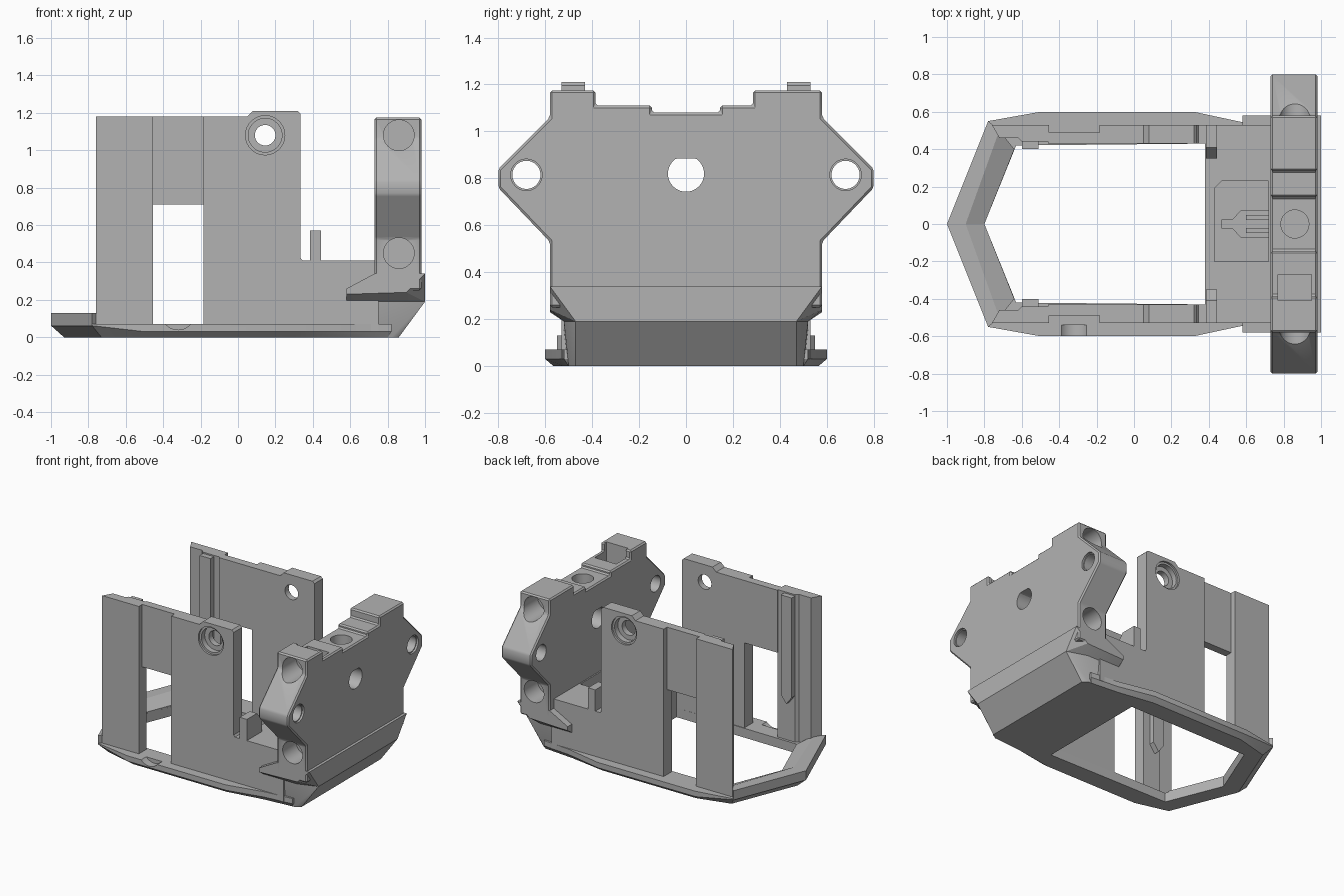
import bpy, bmesh, math

cube = bpy.data.objects.get("Cube")
if cube:
    bpy.data.objects.remove(cube, do_unlink=True)

grey = bpy.data.materials.new("plain grey")
grey.use_nodes = True
tone = (0.45, 0.45, 0.45, 1)
grey.diffuse_color = tone
grey.node_tree.nodes["Principled BSDF"].inputs["Base Color"].default_value = tone
parts = []


def finish(name, bm, keep=True):
    bmesh.ops.recalc_face_normals(bm, faces=bm.faces)
    mesh = bpy.data.meshes.new(name)
    bm.to_mesh(mesh)
    bm.free()
    ob = bpy.data.objects.new(name, mesh)
    bpy.context.collection.objects.link(ob)
    if keep:
        mesh.materials.append(grey)
        parts.append(ob)
    return ob


def loft(name, layers, keep=True):
    """Solid skinned through matching closed loops."""
    bm = bmesh.new()
    loops = [[bm.verts.new(p) for p in layer] for layer in layers]
    for low, high in zip(loops, loops[1:]):
        for i in range(len(low)):
            j = (i + 1) % len(low)
            bm.faces.new((low[i], low[j], high[j], high[i]))
    bm.faces.new(loops[0])
    bm.faces.new(loops[-1])
    return finish(name, bm, keep)


def prism(name, pts, axis, a, b, keep=True):
    """Profile extruded along one axis from a to b."""
    place = {"x": lambda p, q, d: (d, p, q),
             "y": lambda p, q, d: (p, d, q),
             "z": lambda p, q, d: (p, q, d)}[axis]
    return loft(name, [[place(p, q, d) for p, q in pts] for d in (a, b)], keep)


def rect(a, b, c, d):
    return [(a, c), (b, c), (b, d), (a, d)]


def circle(cx, cy, r, n=40):
    return [(cx + r * math.cos(math.tau * i / n), cy + r * math.sin(math.tau * i / n))
            for i in range(n)]


def hull(name, pts):
    """Convex solid from points mirrored across y."""
    bm = bmesh.new()
    for x, y, z in pts:
        for s in (1, -1):
            bm.verts.new((x, s * y, z))
    res = bmesh.ops.convex_hull(bm, input=bm.verts)
    loose = {v for v in res["geom_interior"] if isinstance(v, bmesh.types.BMVert)}
    bmesh.ops.delete(bm, geom=list(loose), context="VERTS")
    bmesh.ops.dissolve_limit(bm, angle_limit=0.02, verts=bm.verts, edges=bm.edges)
    return finish(name, bm)


def apply(ob, mod):
    bpy.context.view_layer.objects.active = ob
    bpy.ops.object.modifier_apply(modifier=mod.name)


def cut(ob, pts, axis, a, b):
    tool = prism("cutter", pts, axis, a, b, keep=False)
    tool.hide_render = True
    mod = ob.modifiers.new("cut", "BOOLEAN")
    mod.operation, mod.solver, mod.object = "DIFFERENCE", "EXACT", tool
    apply(ob, mod)
    bpy.data.objects.remove(tool, do_unlink=True)


def bevel(ob, width):
    mod = ob.modifiers.new("bevel", "BEVEL")
    mod.width, mod.limit_method = width, "ANGLE"
    apply(ob, mod)


def both(half):
    """Half outline starting on the centre line, closed by its mirror."""
    return half + [(p[0], -p[1], *p[2:]) for p in reversed(half) if p[1]]


# Chamfered base rim with a pointed nose
outer = [(-1, 0), (-.78, .55), (-.5, .6), (.32, .6), (.6, .54), (.82, .52)]
under = [(-.93, 0), (-.73, .5), (-.48, .565), (.3, .565), (.58, .52), (.8, .5)]
mid_z = [.062, .062, .03, .03, .03, .03]
opening = both([(-.8, 0), (-.63, .42), (.38, .43)])
rim = loft("base_rim", [
    both([(x, y, 0) for x, y in under]),
    both([(x, y, z) for (x, y), z in zip(outer, mid_z)]),
    both([(x, y, .07) for x, y in outer])])
cut(rim, opening, "z", -.1, .2)
cut(rim, circle(-.32, .13, .09), "y", -.7, -.54)

# Raised nose bar, sloping down on its inner side
for s in (1, -1):
    tip, end = [(-1, 0), (-.9, 0), (-.8, 0)], [(-.78, .55), (-.72, .5), (-.64, .4)]
    loft("nose_bar", [[(row[0][0], s * row[0][1], .06), (row[0][0], s * row[0][1], .13),
                       (row[1][0], s * row[1][1], .13), (row[2][0], s * row[2][1], .08),
                       (row[2][0], s * row[2][1], .06)] for row in (tip, end)])

# Tail hull: solid floor, sloped end and undercut side ledges
floor = prism("floor_block", rect(.38, .75, -.53, .53), "z", .03, .41)
bottom = hull("tail_hull", [
    (.38, .5, 0), (.82, .5, 0), (.86, .47, 0), (1, .47, .19), (.85, .52, .19),
    (.38, .52, .05), (.38, .52, .19), (1, .47, .21)])
hull("tail_ledge", [
    (.58, .52, .19), (.85, .52, .19), (1, .47, .19), (.58, .58, .23),
    (.58, .58, .26), (.9, .58, .24), (1, .58, .34), (.73, .58, .34), (.73, .53, .34)])
pocket = [(.43, -.2), (.43, .19), (.47, .23), (.72, .23), (.72, -.2)]
slot = [(.47, -.025), (.53, -.025), (.57, -.07), (.72, -.07),
        (.72, .07), (.57, .07), (.53, .025), (.47, .025)]
ledge = parts[-1]
cut(floor, pocket, "z", .12, .6)
cut(bottom, pocket, "z", .12, .6)
for ob in (floor, bottom, ledge):
    if ob is ledge:
        cut(ob, rect(.4, .72, -.23, .23), "z", .1, .5)
    else:
        cut(ob, slot, "z", -.1, .6)
for s in (1, -1):
    prism("slot_finger", rect(.6, .73, s * .035 - .014, s * .035 + .014), "z", .005, .11)

# End block with winged outline, notched top and holes
lower_wing = [(.58, .25), (.58, .53), (.8, .76), (.8, .84), (.58, 1.06), (.58, 1.175)]
outline = lower_wing + [(.285, 1.175), (.285, 1.11), (.145, 1.11), (.145, 1.08),
                        (-.145, 1.08), (-.145, 1.11), (-.385, 1.11), (-.385, 1.175)]
outline += [(-y, z) for y, z in reversed(lower_wing)]
block = prism("end_block", outline, "x", .73, .98)
bevel(block, .01)
for s in (1, -1):
    cut(block, circle(s * .68, .815, .06), "x", .6, 1.1)
    cut(block, circle(s * .68, .815, .067), "x", .965, 1.1)
    for z in (1.08, .45):
        cut(block, circle(.86, z, .082), "y", s * .42, s * .9)
cut(block, [(y, min(z, .885)) for y, z in circle(0, .82, .077)], "x", .6, 1.1)
cut(block, circle(.86, 0, .075), "z", .96, 1.3)
cut(block, rect(.77, .95, -.41, -.27), "z", .98, 1.3)

# Side walls, one set for each side
for s in (1, -1):
    inn, out = s * .43, s * .53
    column = prism("wall_column", [(-.8, .53), (-.76, .53), (-.455, .53), (-.455, .44),
                                   (-.6, .44), (-.62, .46), (-.72, .46)][1:], "z", .05, 1.18)
    if s < 0:
        for v in column.data.vertices:
            v.co.y *= -1
        column.data.flip_normals()
    prism("guide_rail", [(-.6, .42), (-.555, .36), (-.51, .42), (-.51, 1.17), (-.6, 1.17)],
          "y", s * .4, s * .46)
    prism("wall_panel", rect(-.46, -.18, .71, 1.18), "y", inn, s * .49)
    post = prism("wall_post", [(-.185, .05), (-.185, 1.18), (.05, 1.18), (.08, 1.21),
                               (.32, 1.21), (.335, 1.195), (.335, .05)], "y", inn, out)
    cut(post, circle(.145, 1.08, .055), "y", s * .3, s * .7)
    cut(post, circle(.145, 1.08, .09), "y", s * .475, s * .7)
    cut(post, circle(.145, 1.08, .105), "y", s * .515, s * .7)
    prism("wall_skirt", [(.33, .05), (.33, .43), (.345, .41), (.39, .41), (.39, .05)],
          "y", inn, out)
    # Locating pin beside the post
    prism("locating_pin", [(s * .53, .38), (s * .53, .57), (s * .41, .57),
                           (s * .35, .5), (s * .35, .38)], "x", .385, .445)

# Smooth the round surfaces, keep edges crisp
bpy.ops.object.select_all(action="DESELECT")
for ob in parts:
    ob.select_set(True)
bpy.context.view_layer.objects.active = rim
bpy.ops.object.shade_smooth_by_angle(angle=math.radians(25))
